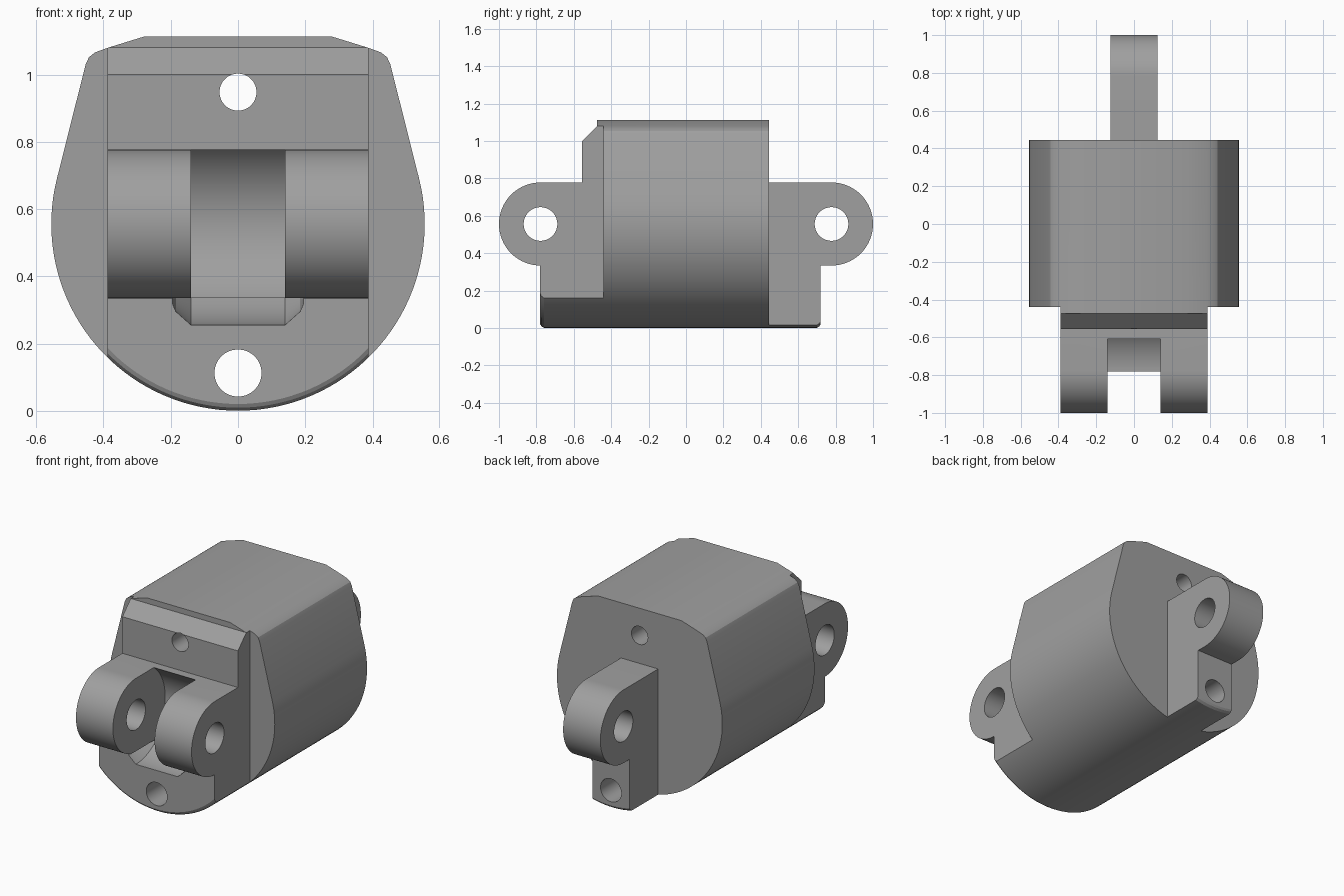
import bpy, bmesh, math
from mathutils import Vector

if "Cube" in bpy.data.objects:
    bpy.data.objects.remove(bpy.data.objects["Cube"])

ZC = 0.556           # height of the hinge axis and the body centre
PIN_Y = 0.778        # distance of each hinge pin from the middle
LUG_R = 0.222

grey = bpy.data.materials.new("grey")
grey.diffuse_color = (0.35, 0.35, 0.35, 1)
grey.use_nodes = True
grey.node_tree.nodes["Principled BSDF"].inputs["Base Color"].default_value = grey.diffuse_color


def loft(name, rings):
    """Closed solid through matching rings of points."""
    bm = bmesh.new()
    loops = [[bm.verts.new(p) for p in ring] for ring in rings]
    n = len(loops[0])
    for a, b in zip(loops, loops[1:]):
        for i in range(n):
            j = (i + 1) % n
            bm.faces.new((a[i], a[j], b[j], b[i]))
    bm.faces.new(loops[0])
    bm.faces.new(loops[-1])
    bmesh.ops.recalc_face_normals(bm, faces=bm.faces)
    mesh = bpy.data.meshes.new(name)
    bm.to_mesh(mesh)
    bm.free()
    ob = bpy.data.objects.new(name, mesh)
    bpy.context.collection.objects.link(ob)
    mesh.materials.append(grey)
    return ob


def arc(cx, cy, r, a0, a1, n):
    return [(cx + r * math.cos(math.radians(a0 + (a1 - a0) * i / n)),
             cy + r * math.sin(math.radians(a0 + (a1 - a0) * i / n))) for i in range(n + 1)]


def along_x(name, pts, x0, x1):
    return loft(name, [[(x, y, z) for y, z in pts] for x in (x0, x1)])


def along_y(name, pts, y0, y1):
    return loft(name, [[(x, y, z) for x, z in pts] for y in (y0, y1)])


def boolean(target, tool, operation):
    mod = target.modifiers.new(operation.lower(), 'BOOLEAN')
    mod.operation = operation
    mod.solver = 'EXACT'
    mod.object = tool
    bpy.context.view_layer.objects.active = target
    bpy.ops.object.modifier_apply(modifier=mod.name)
    bpy.data.objects.remove(tool)


# Body cross-section: round bottom, leaning sides, small fillets, sloped roof edges
right = [(0.453, 1.03), (0.443, 1.052), (0.425, 1.066), (0.39, 1.079), (0.28, 1.113)]
section = arc(0, ZC, 0.555, -194, 14, 72) + right + [(-x, z) for x, z in reversed(right)]

# Envelope along y, slightly drawn in at both ends to round the bottom edges
steps = [(-1.1, 0.02), (-0.78, 0.02), (-0.774, 0.009), (-0.76, 0),
         (0.70, 0), (0.714, 0.009), (0.72, 0.02), (1.1, 0.02)]
housing = loft("hinge_housing", [
    [(x * (1 - d / 0.555), y, ZC + (z - ZC) * (1 - d / 0.555)) for x, z in section]
    for y, d in steps])

# Wide middle, front fork block and rear tongue, joined and trimmed by the envelope
middle = along_y("middle", [(-1, -0.5), (1, -0.5), (1, 1.5), (-1, 1.5)], -0.44, 0.445)
front = [(0.2, -0.1), (-0.78, -0.1), (-0.78, ZC - LUG_R)]
front += arc(-PIN_Y, ZC, LUG_R, 270, 90, 40)
front += [(-0.555, ZC + LUG_R), (-0.555, 1.0), (-0.475, 1.08), (-0.475, 1.2), (0.2, 1.2)]
rear = [(0.1, -0.2), (0.72, -0.2), (0.72, ZC - LUG_R)]
rear += arc(PIN_Y, ZC, LUG_R, -90, 90, 40) + [(0.1, ZC + LUG_R)]
boolean(middle, along_x("fork_block", front, -0.388, 0.388), 'UNION')
boolean(middle, along_x("tongue", rear, -0.125, 0.125), 'UNION')
boolean(housing, middle, 'INTERSECT')

# Slot between the fork lugs
boolean(housing, along_x("slot", arc(-PIN_Y, ZC, 0.28, 0, 354, 59), -0.14, 0.14), 'DIFFERENCE')

# Flared pocket in the base below the slot
rings = []
for x, r in [(-0.195, 0.236), (-0.185, 0.26), (-0.14, 0.30),
             (0.14, 0.30), (0.185, 0.26), (0.195, 0.236)]:
    half = math.degrees(math.acos(0.2205 / r))
    rings.append([(x, y, z) for y, z in arc(-PIN_Y, ZC, r, 270 - half, 270 + half, 16)])
boolean(housing, loft("pocket", rings), 'DIFFERENCE')

# Pin holes across, bolt hole and cord hole lengthwise
for y in (-PIN_Y, PIN_Y):
    boolean(housing, along_x("pin_hole", arc(y, ZC, 0.09, 3, 357, 47), -0.6, 0.6), 'DIFFERENCE')
for z, r in ((0.113, 0.07), (0.948, 0.055)):
    boolean(housing, along_y("long_hole", arc(0, z, r, 3, 357, 47), -1.2, 1.2), 'DIFFERENCE')

# Smooth curved faces, keep edges sharp
bpy.ops.object.select_all(action='DESELECT')
housing.select_set(True)
bpy.context.view_layer.objects.active = housing
bpy.ops.object.shade_smooth_by_angle(angle=math.radians(25))
